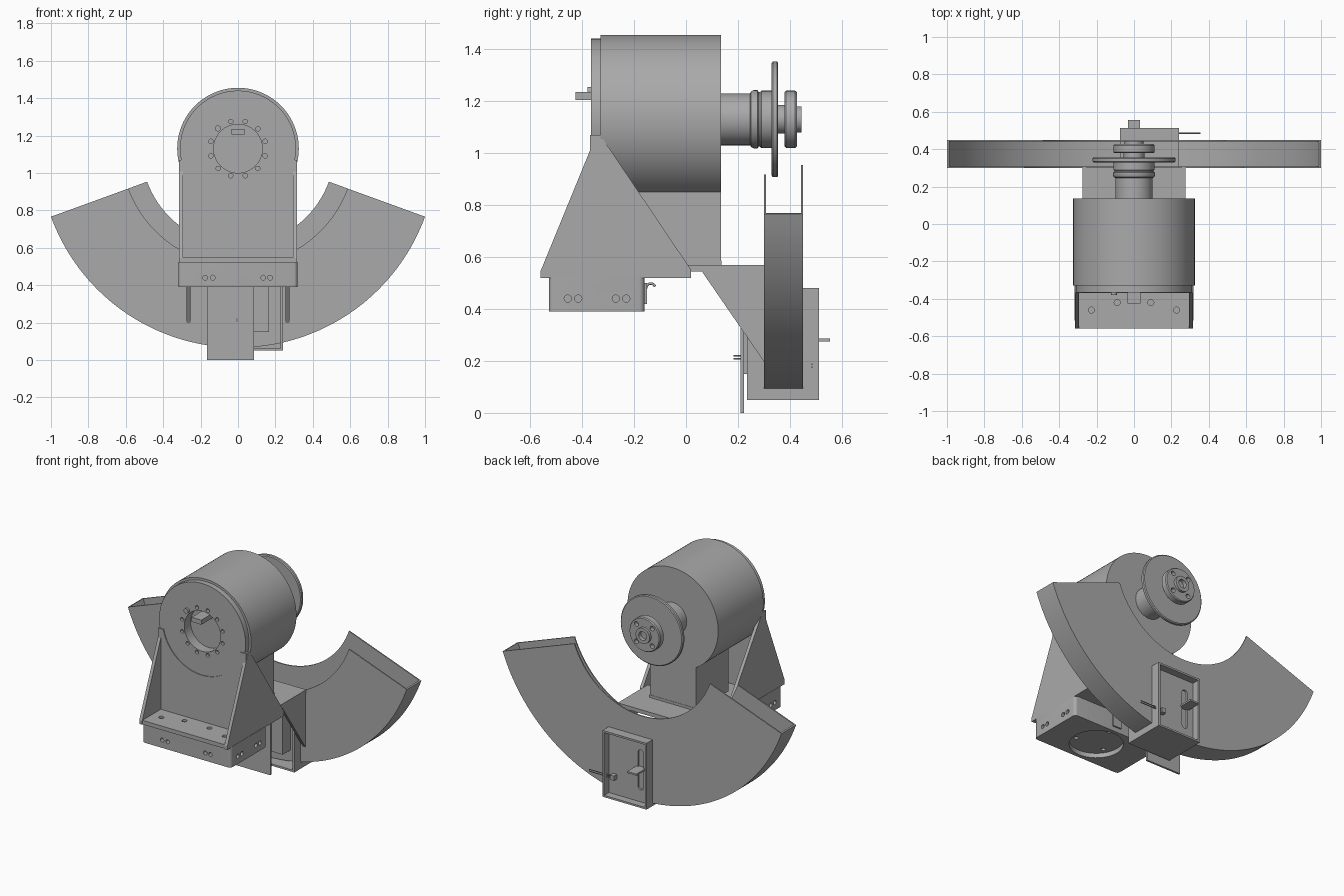
import bpy, bmesh
from math import sin, cos, pi, radians
from mathutils import Matrix, Vector

old = bpy.data.objects.get("Cube")
if old:
    bpy.data.objects.remove(old, do_unlink=True)

grey = bpy.data.materials.new("machine grey")
grey.use_nodes = True
grey.diffuse_color = (0.4, 0.4, 0.4, 1)
grey.node_tree.nodes["Principled BSDF"].inputs["Base Color"].default_value = (0.4, 0.4, 0.4, 1)

AXIS_Z = 1.13  # height of the shaft axis


def finish(name, bm):
    bmesh.ops.recalc_face_normals(bm, faces=bm.faces)
    mesh = bpy.data.meshes.new(name)
    bm.to_mesh(mesh)
    bm.free()
    ob = bpy.data.objects.new(name, mesh)
    bpy.context.collection.objects.link(ob)
    mesh.materials.append(grey)
    return ob


def place(axis, p, d):
    u, v = p
    return {"x": (d, u, v), "y": (u, d, v), "z": (u, v, d)}[axis]


def add_prism(bm, pts, axis, a, b):
    face = bm.faces.new([bm.verts.new(place(axis, p, a)) for p in pts])
    new = bmesh.ops.extrude_face_region(bm, geom=[face])["geom"]
    shift = Vector(place(axis, (0, 0), b - a))
    bmesh.ops.translate(bm, vec=shift, verts=[g for g in new if isinstance(g, bmesh.types.BMVert)])


def prism(name, pts, axis, a, b):
    bm = bmesh.new()
    add_prism(bm, pts, axis, a, b)
    return finish(name, bm)


def box(name, x, y, z):
    return prism(name, [(x[0], y[0]), (x[1], y[0]), (x[1], y[1]), (x[0], y[1])], "z", *z)


def arc(r, a0, a1, n, c=(0, AXIS_Z)):
    angles = [radians(a0 + (a1 - a0) * i / n) for i in range(n + 1)]
    return [(c[0] + r * cos(t), c[1] + r * sin(t)) for t in angles]


def circle(c, r, n=20):
    return arc(r, 0, 360, n, c)[:-1]


def smooth(ob):
    bpy.ops.object.select_all(action="DESELECT")
    ob.select_set(True)
    bpy.context.view_layer.objects.active = ob
    bpy.ops.object.shade_smooth_by_angle(angle=radians(30))


def lathe(name, profile, steps=72):
    """Spin a (radius, y) profile around the shaft axis."""
    bm = bmesh.new()
    vs = [bm.verts.new((r, y, AXIS_Z)) for r, y in profile]
    es = [bm.edges.new(pair) for pair in zip(vs, vs[1:])]
    bmesh.ops.spin(bm, geom=vs + es, cent=(0, 0, AXIS_Z), axis=(0, 1, 0),
                   angle=2 * pi, steps=steps)
    bmesh.ops.remove_doubles(bm, verts=bm.verts, dist=1e-4)
    return finish(name, bm)


def cut(ob, shapes):
    """Cut prisms (points, axis, start, end) out of an object."""
    bm = bmesh.new()
    for s in shapes:
        add_prism(bm, *s)
    cutter = finish("cutter", bm)
    cutter.hide_render = True
    mod = ob.modifiers.new("holes", "BOOLEAN")
    mod.operation, mod.solver, mod.object = "DIFFERENCE", "EXACT", cutter
    bpy.context.view_layer.update()
    done = bpy.data.meshes.new_from_object(ob.evaluated_get(bpy.context.evaluated_depsgraph_get()))
    ob.modifiers.clear()
    ob.data = done
    bpy.data.objects.remove(cutter, do_unlink=True)


def wire(name, points, radius):
    curve = bpy.data.curves.new(name, "CURVE")
    curve.dimensions = "3D"
    curve.bevel_depth, curve.bevel_resolution, curve.use_fill_caps = radius, 2, True
    spline = curve.splines.new("POLY")
    spline.points.add(len(points) - 1)
    for p, co in zip(spline.points, points):
        p.co = (*co, 1)
    curve.materials.append(grey)
    ob = bpy.data.objects.new(name, curve)
    bpy.context.collection.objects.link(ob)


# Motor drum with front flange, recess and bolt circle
drum = lathe("motor_drum", [(0, -.3), (.13, -.3), (.13, -.365), (.31, -.365), (.31, -.33),
                            (.325, -.33), (.325, .135), (0, .135)], 96)
cut(drum, [(circle(p, .012, 14), "y", -.4, -.345) for p in arc(.15, 15, 345, 11)])
smooth(drum)
box("front_key", (-.035, .035), (-.425, -.29), (1.205, 1.235))
smooth(prism("flange_screw", circle((-.108, 1.238), .016), "y", -.38, -.35))

# Pedestal under the drum
box("pedestal", (-.165, .165), (-.2, .134), (.57, .95))
box("pedestal_foot", (-.168, .168), (-.0, .136), (.57, .587))

# Spindle, wheel flange and hub
spindle = lathe("spindle", [(0, .13), (.1, .13), (.1, .247), (.107, .25), (.112, .26), (.112, .275),
                            (.105, .28), (.105, .285), (.11, .29), (.11, .33), (.217, .33), (.223, .335),
                            (.223, .35), (.217, .355), (.055, .355), (.055, .38), (.105, .38), (.11, .385),
                            (.11, .42), (.105, .427), (.05, .427), (.05, .445), (.028, .445),
                            (.028, .42), (0, .42)])
cut(spindle, [(circle(p, .015, 16), "y", .4, .46) for p in arc(.08, 45, 315, 3)])
smooth(spindle)

# Upright bracket: notched plate, floor and side gussets
prism("upright_plate", [(-.315, .53), (-.315, 1.07)] + arc(.283, 192.2, 347.8, 40)
      + [(.315, 1.07), (.315, .53)], "y", -.37, -.335)
floor = box("bracket_floor", (-.31, .31), (-.558, .018), (.522, .548))
cut(floor, [(circle((s * x, y), .016), "z", .535, .6) for s in (-1, 1) for x, y in ((.228, -.46), (.09, -.42))])
for side, s in (("right", -1), ("left", 1)):
    prism(side + "_gusset", [(-.56, .52), (.02, .52), (.02, .55), (-.33, 1.07), (-.345, 1.07),
                             (-.56, .545)], "x", s * .295, s * .316)
    # Triangular arm that carries the guard
    prism(side + "_guard_arm", [(.02, .546), (.06, .546), (.305, .19), (.305, .546)], "x", s * .255, s * .275)
box("guard_shelf", (-.276, .276), (0, .305), (.545, .57))

# Base block with side holes and round recess underneath
base = box("base_block", (-.318, .318), (-.528, -.16), (.39, .524))
bm = bmesh.new()
bm.from_mesh(base.data)
upright = [e for e in bm.edges if abs(e.verts[0].co.z - e.verts[1].co.z) > .1]
bmesh.ops.bevel(bm, geom=upright, offset=.02, segments=5, profile=.5, affect="EDGES")
bm.to_mesh(base.data)
bm.free()
holes = [(circle((0, -.345), .16, 48), "z", .38, .42)]
for x in (-.175, -.135, .135, .172):
    holes.append((circle((x, .44), .013), "y", -.54, -.5))
for y in (-.455, -.415, -.27, -.23):
    for s in (-1, 1):
        holes.append((circle((y, .44), .014), "x", s * .33, s * .29))
cut(base, holes)
cut(base, [(circle(p, .013), "z", .4, .45) for p in arc(.12, 90, 330, 2, (0, -.345))])
smooth(base)
box("hook_plate", (-.03, .03), (-.162, -.15), (.42, .5))
wire("hook", [(0, -.155, .47)] + [(0, y, z) for y, z in arc(.018, 180, 20, 8, (-.136, .48))], .005)

# Open channel guard around the wheel
for name, r0, r1, y0, y1 in (("guard_front_plate", .623, 1.064, .3, .308),
                             ("guard_rear_plate", .517, 1.064, .442, .45),
                             ("guard_rim", 1.054, 1.064, .301, .449)):
    smooth(prism(name, arc(r0, 200, 340, 72) + arc(r1, 340, 200, 72), "y", y0, y1))

# Adjuster housing that passes through the guard
for name, x, z in (("housing_left_wall", (.228, .24), (.05, .48)),
                   ("housing_right_wall", (-.075, -.063), (.05, .48)),
                   ("housing_top", (-.065, .23), (.468, .48)),
                   ("housing_bottom", (-.065, .23), (.05, .062))):
    box(name, x, (.235, .512), z)
back = box("housing_back_panel", (-.065, .23), (.452, .464), (.06, .47))
slot = arc(.02, 0, 180, 10, (0, .38)) + arc(.02, 180, 360, 10, (0, .16))
cut(back, [(slot, "y", .44, .48)])
box("adjuster_lever", (-.033, .033), (.452, .555), (.275, .286))
box("wire_clamp", (.17, .2), (.46, .495), (.165, .195))
for z in (.175, .187):
    wire("lead_wire", [(.18, .485, z), (.355, .485, z)], .003)

# Front splash plate with mount and pins
box("splash_plate", (-.167, .085), (.21, .223), (0, .42))
box("splash_mount", (-.03, .165), (.222, .302), (.15, .42))
for z in (.208, .22):
    wire("plate_pin", [(-.005, .183, z), (-.005, .215, z)], .003)
